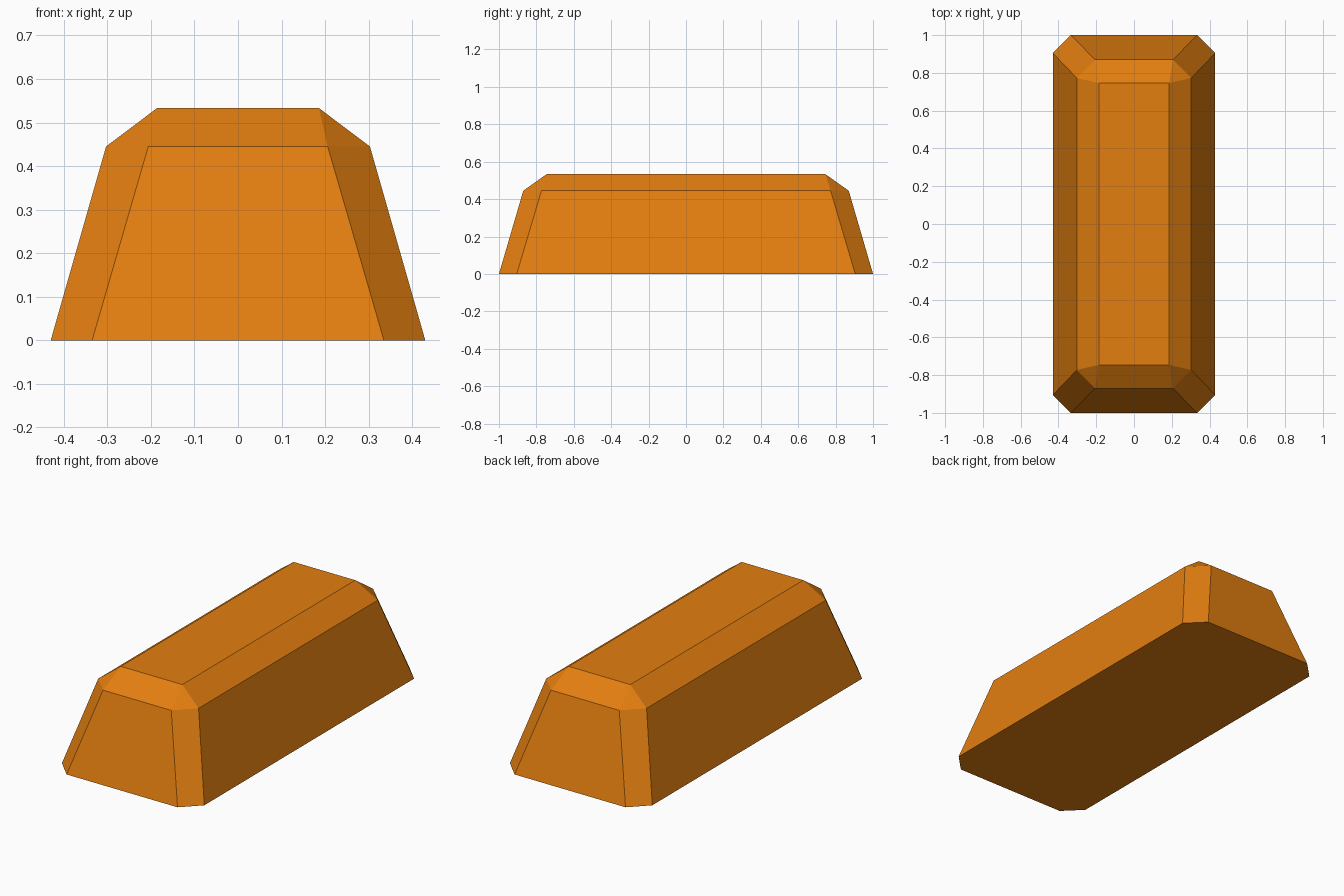
import bpy
import bmesh

cube = bpy.data.objects.get("Cube")
if cube:
    bpy.data.objects.remove(cube, do_unlink=True)

# Gold colour
gold = bpy.data.materials.new("gold_orange")
gold.use_nodes = True
colour = (0.77, 0.21, 0.005, 1)
gold.diffuse_color = colour
gold.node_tree.nodes["Principled BSDF"].inputs["Base Color"].default_value = colour


def chamfered_ring(bm, hx, hy, cut, z):
    """Rectangle with cut corners: two points per corner, counter-clockwise."""
    ring = []
    for sx, sy in ((1, -1), (1, 1), (-1, 1), (-1, -1)):
        pair = [(sx * (hx - cut), sy * hy), (sx * hx, sy * (hy - cut))]
        if sx == sy:
            pair.reverse()
        ring += [bm.verts.new((x, y, z)) for x, y in pair]
    return ring


# Ingot body: base ring, shoulder ring and rectangular top
bm = bmesh.new()
base = chamfered_ring(bm, 0.43, 1.0, 0.095, 0)
shoulder = chamfered_ring(bm, 0.303, 0.87, 0.097, 0.445)
top = [bm.verts.new((sx * 0.186, sy * 0.746, 0.533))
       for sx, sy in ((1, -1), (1, 1), (-1, 1), (-1, -1))]

bm.faces.new(base[::-1])
bm.faces.new(top)
for i in range(8):
    j = (i + 1) % 8
    bm.faces.new((base[i], base[j], shoulder[j], shoulder[i]))

# Sloped bevel: a triangle at each corner and a quad along each side
for c in range(4):
    n = (c + 1) % 4
    a, b, d = shoulder[2 * c], shoulder[2 * c + 1], shoulder[2 * n]
    bm.faces.new((a, b, top[c]))
    bm.faces.new((b, d, top[n], top[c]))

bmesh.ops.recalc_face_normals(bm, faces=bm.faces)
mesh = bpy.data.meshes.new("ingot")
bm.to_mesh(mesh)
bm.free()
mesh.materials.append(gold)
ingot = bpy.data.objects.new("ingot", mesh)
bpy.context.collection.objects.link(ingot)
